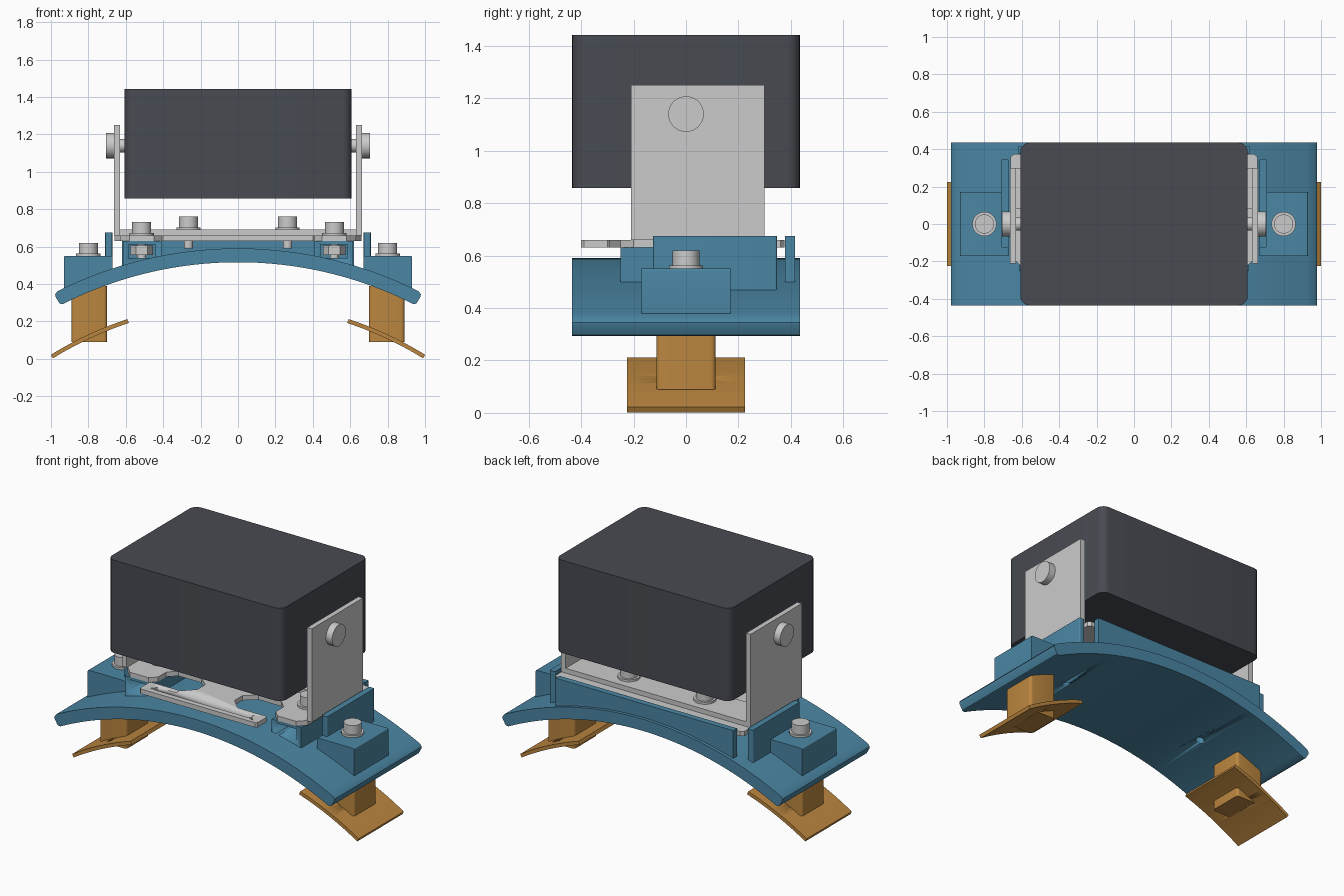
import bpy, bmesh, math
from mathutils import Matrix, Vector

if "Cube" in bpy.data.objects:
    bpy.data.objects.remove(bpy.data.objects["Cube"])


def material(name, color):
    m = bpy.data.materials.new(name)
    m.diffuse_color = (*color, 1)
    m.use_nodes = True
    m.node_tree.nodes["Principled BSDF"].inputs["Base Color"].default_value = m.diffuse_color
    return m


BLUE = material("blue", (0.07, 0.24, 0.37))
ORANGE = material("orange", (0.50, 0.24, 0.05))
DARK = material("dark", (0.065, 0.07, 0.085))
# axis -> how profile (u, v) and depth d map to xyz
PLACE = {'x': lambda u, v, d: (d, u, v),
         'y': lambda u, v, d: (u, d, v),
         'z': lambda u, v, d: (u, v, d)}


def prism(name, pts, axis, a, b, mat=None, mirror=False, bevel=0):
    """Extrude a closed profile along an axis; bevel rounds the edges along it."""
    bm = bmesh.new()
    f = bm.faces.new([bm.verts.new(PLACE[axis](u, v, a)) for u, v in pts])
    r = bmesh.ops.extrude_face_region(bm, geom=[f])
    vs = [g for g in r['geom'] if isinstance(g, bmesh.types.BMVert)]
    bmesh.ops.translate(bm, verts=vs, vec=Vector(PLACE[axis](0, 0, b - a)))
    if bevel:
        k = 'xyz'.index(axis)
        es = [e for e in bm.edges if abs(e.verts[0].co[k] - e.verts[1].co[k]) > 1e-5]
        bmesh.ops.bevel(bm, geom=es, offset=bevel, segments=5, profile=0.5,
                        affect='EDGES', clamp_overlap=True)
    bmesh.ops.recalc_face_normals(bm, faces=bm.faces)
    me = bpy.data.meshes.new(name)
    bm.to_mesh(me)
    bm.free()
    ob = bpy.data.objects.new(name, me)
    bpy.context.collection.objects.link(ob)
    if mat:
        me.materials.append(mat)
    if mirror:
        ob.modifiers.new("mirror", 'MIRROR')
    bpy.ops.object.select_all(action='DESELECT')
    bpy.context.view_layer.objects.active = ob
    ob.select_set(True)
    bpy.ops.object.shade_smooth_by_angle(angle=math.radians(30))
    return ob


def rect(u0, u1, v0, v1):
    return [(u0, v0), (u1, v0), (u1, v1), (u0, v1)]


def ring(u, v, r, n=32):
    return [(u + r * math.cos(2 * math.pi * i / n), v + r * math.sin(2 * math.pi * i / n))
            for i in range(n)]


def arc(r, cz, x0, x1, n):
    xs = [x0 + (x1 - x0) * i / n for i in range(n + 1)]
    return [(x, cz + math.sqrt(r * r - x * x)) for x in xs]


def cut(ob, cutter):
    cutter.hide_render = True
    cutter.hide_set(True)
    m = ob.modifiers.new("cut", 'BOOLEAN')
    m.operation, m.object, m.solver = 'DIFFERENCE', cutter, 'EXACT'
    if ob.modifiers[0].type == 'MIRROR':      # cut one half, then mirror it
        ob.modifiers.move(len(ob.modifiers) - 1, 0)


def bolt(name, x, y, z, bottom):
    """Washer, head and shank of a vertical bolt seated at height z."""
    prism(name + "_washer", ring(x, y, 0.065), 'z', z, z + 0.013, mirror=True)
    prism(name + "_head", ring(x, y, 0.051), 'z', z + 0.013, z + 0.07, mirror=True)
    prism(name + "_shank", ring(x, y, 0.024), 'z', bottom, z + 0.02, mirror=True)


# Curved main plate with rounded ends
top = arc(2.15, -1.56, -0.965, 0.965, 48)
low = arc(2.076, -1.56, -0.935, 0.935, 48)
ends = [(0.978, 0.345), (0.975, 0.33), (0.955, 0.297), (0.945, 0.293)]
plate = prism("curved_plate", top + ends + low[::-1] + [(-x, z) for x, z in ends[::-1]],
              'y', -0.435, 0.435, BLUE)
for s in (-1, 1):
    cut(plate, prism("plate_hole_cutter", ring(s * 0.515, -0.01, 0.026), 'z', 0.3, 0.52))

# End blocks with their bolts
prism("end_block", [(0.67, 0.42), (0.93, 0.345), (0.93, 0.55), (0.67, 0.55)],
      'y', -0.17, 0.17, BLUE, True, 0.008)
bolt("end_bolt", 0.80, 0, 0.55, 0.30)

# Feet: post and curved pad
prism("foot_post", rect(0.70, 0.89, -0.113, 0.113), 'z', 0.09, 0.39, ORANGE, True, 0.018)
pad = prism("foot_pad", arc(1.9, -1.594, 0.592, 1.0, 12) + arc(1.88, -1.596, 0.583, 0.99, 12)[::-1],
            'y', -0.225, 0.225, ORANGE, True)
cut(pad, prism("pad_hole_cutter", ring(0.80, 0, 0.026), 'z', 0.0, 0.3))

# Standoffs with a nut pocket open to the front
standoff = prism("standoff", rect(0.41, 0.615, 0.485, 0.63), 'y', -0.25, 0.10, BLUE, True)
cut(standoff, prism("pocket_cutter", rect(0.44, 0.585, 0.54, 0.612), 'y', -0.3, 0.06))
prism("pocket_nut", ring(0.515, -0.03, 0.06, 6), 'z', 0.555, 0.605, mirror=True)
bolt("standoff_bolt", 0.515, -0.03, 0.66, 0.50)

# Locating walls at back and sides
prism("back_wall", [(-0.62, 0.675), (-0.62, 0.45)] + arc(2.12, -1.56, -0.55, 0.55, 16)
      + [(0.62, 0.45), (0.62, 0.675)], 'y', 0.377, 0.415, BLUE)
prism("side_wall", rect(0.672, 0.71, -0.125, 0.347), 'z', 0.44, 0.675, BLUE, True, 0.008)

# Flat base plate: main area, corner tabs, centre neck and slotted front bar
half = [(0.14, -0.28), (0.40, -0.28), (0.41, -0.29), (0.41, -0.39), (0.40, -0.40)]
outline_r = [(0.40, -0.40), (0.41, -0.39), (0.41, -0.30), (0.40, -0.29), (0.20, -0.29),
             (0.13, -0.22), (0.13, -0.14), (0.20, -0.08), (0.36, -0.08), (0.41, -0.13),
             (0.41, -0.21), (0.45, -0.25), (0.58, -0.25), (0.63, -0.20), (0.63, -0.05),
             (0.66, 0.0), (0.66, 0.36), (0.64, 0.375)]
base = prism("base_plate", outline_r + [(-x, y) for x, y in outline_r[::-1]], 'z', 0.63, 0.66)
cut(base, prism("slot_cutter", rect(-0.34, 0.34, -0.365, -0.325), 'z', 0.6, 0.7, bevel=0.019))

# U bracket carrying the box
prism("bracket_base", rect(-0.66, 0.66, 0.08, 0.30), 'z', 0.66, 0.69)
prism("bracket_arm", rect(-0.21, 0.30, 0.66, 1.25), 'x', 0.63, 0.662, mirror=True)
bolt("bracket_bolt", 0.265, 0.19, 0.69, 0.59)
prism("pivot_shank", ring(0, 1.14, 0.036), 'x', 0.59, 0.67, mirror=True)
prism("pivot_head", ring(0, 1.14, 0.068), 'x', 0.658, 0.705, mirror=True)

# Main box with rounded upright edges
prism("box", rect(-0.608, 0.608, -0.435, 0.435), 'z', 0.857, 1.442, DARK, bevel=0.05)
